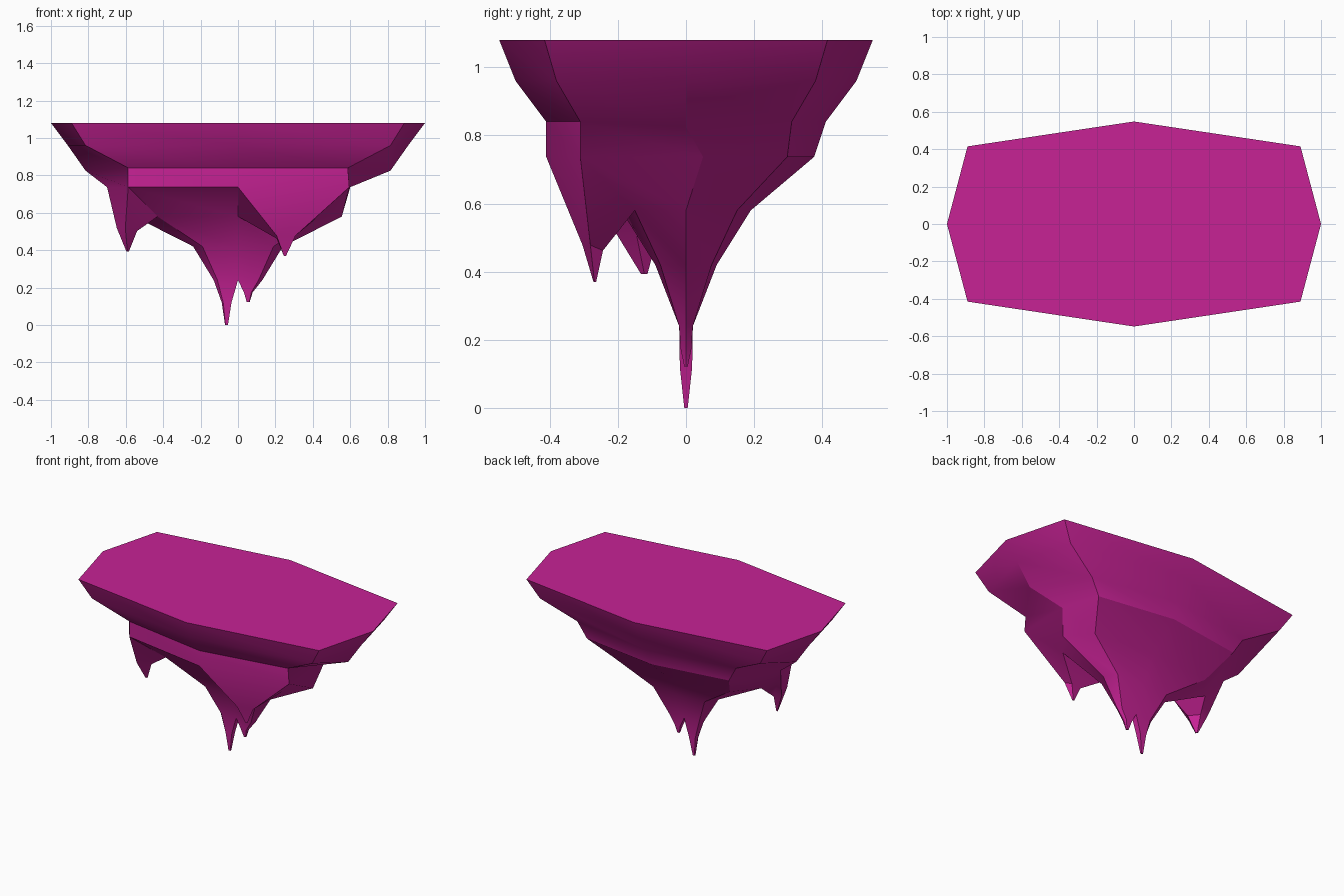
import bpy, bmesh, math
from mathutils import Vector

if "Cube" in bpy.data.objects:
    bpy.data.objects.remove(bpy.data.objects["Cube"], do_unlink=True)

# Single flat colour
rock = bpy.data.materials.new("magenta rock")
rock.use_nodes = True
colour = (0.57, 0.016, 0.30, 1)
rock.diffuse_color = colour
rock.node_tree.nodes["Principled BSDF"].inputs["Base Color"].default_value = colour

bm = bmesh.new()


def ring(z, end_x, corner_x, corner_y, mid_y):
    """Eight-sided slice, counter-clockwise from the left end."""
    pts = [(end_x, 0), (corner_x, corner_y), (0, mid_y), (-corner_x, corner_y),
           (-end_x, 0), (-corner_x, -corner_y), (0, -mid_y), (corner_x, -corner_y)]
    return [bm.verts.new((x, y, z)) for x, y in pts]


def bridge(upper, lower, skip=()):
    """Join two loops with quads, leaving the skipped sides open."""
    n = len(upper)
    for i in range(n):
        if i not in skip:
            j = (i + 1) % n
            bm.faces.new((upper[i], lower[i], lower[j], upper[j]))


def spike(loop, sections):
    """Continue an open loop down through shrinking copies to a tip."""
    base = sum((v.co for v in loop), Vector()) / len(loop)
    offsets = [v.co - base for v in loop]
    for centre, scale in sections:
        lower = [bm.verts.new(Vector(centre) + Vector([a * b for a, b in zip(o, scale)]))
                 for o in offsets]
        bridge(loop, lower)
        loop = lower
    bm.faces.new(loop)


# Tapering body from the flat top to the narrow keel
rings = [ring(*r) for r in (
    (1.08, 1.0, 0.89, 0.415, 0.548),
    (0.96, 0.91, 0.815, 0.38, 0.50),
    (0.84, 0.815, 0.587, 0.31, 0.41),
    (0.737, 0.60, 0.525, 0.297, 0.376),
    (0.58, 0.555, 0.43, 0.15, 0.19),
    (0.42, 0.24, 0.19, 0.075, 0.09),
    (0.24, 0.13, 0.11, 0.02, 0.02))]
rings[2][0].co.z = rings[2][4].co.z = 0.825

# Ledge corners pushed out above the two side spikes
ledge = rings[3]
ledge[0].co.y = 0.05
ledge[4].co.x = -0.70
ledge[5].co.xy = (-0.587, -0.31)
ledge[6].co.y = -0.41
ledge[7].co.xy = (0.595, -0.31)

bm.faces.new(rings[0])
for k in range(6):
    bridge(rings[k], rings[k + 1], skip=(4, 6) if k == 3 else ())

# Side spikes hanging from the open ledge faces
upper, lower = rings[3], rings[4]
spike([upper[4], lower[4], lower[5], upper[5]],
      [((-0.595, -0.13, 0.51), (0.4, 0.4, 0.1)), ((-0.59, -0.12, 0.393), (0.05, 0.06, 0))])
spike([upper[6], lower[6], lower[7], upper[7]],
      [((0.25, -0.27, 0.47), (0.17, 0.23, 0.1)), ((0.25, -0.267, 0.37), (0.02, 0.03, 0))])

# Twin spikes splitting from the keel
keel = rings[6]
spike([keel[i] for i in (2, 3, 4, 5, 6)],
      [((-0.063, 0, 0.12), (0.4, 0.9, 1)), ((-0.062, 0, 0), (0.12, 0.25, 0))])
spike([keel[i] for i in (6, 7, 0, 1, 2)],
      [((0.057, 0, 0.175), (0.36, 0.8, 1)), ((0.055, 0, 0.122), (0.12, 0.25, 0))])

bmesh.ops.recalc_face_normals(bm, faces=bm.faces)
mesh = bpy.data.meshes.new("floating_rock")
bm.to_mesh(mesh)
bm.free()
mesh.materials.append(rock)

island = bpy.data.objects.new("floating_rock", mesh)
bpy.context.collection.objects.link(island)
bpy.ops.object.select_all(action="DESELECT")
island.select_set(True)
bpy.context.view_layer.objects.active = island
bpy.ops.object.shade_smooth_by_angle(angle=math.radians(30))
